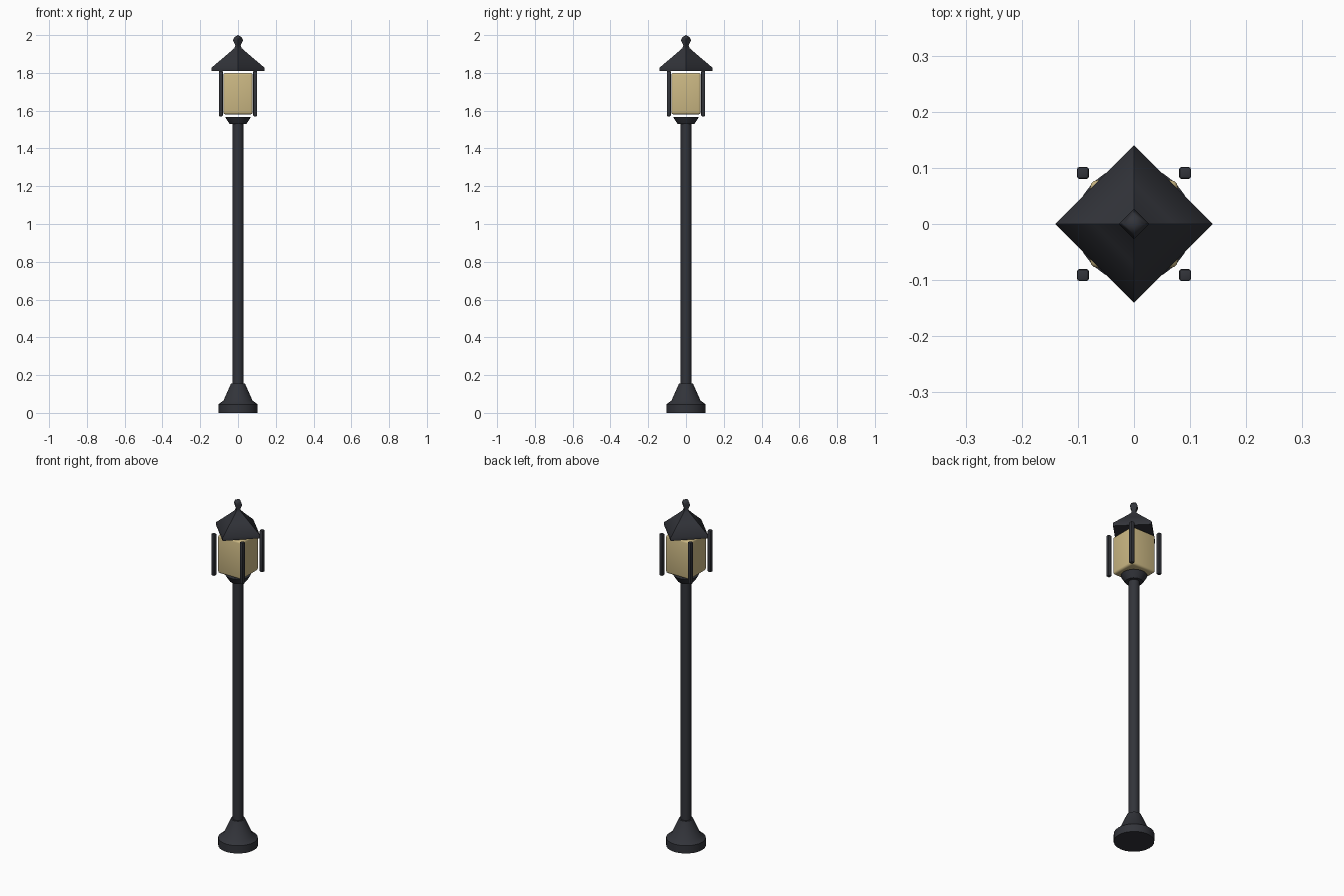
import bpy, bmesh, math

if "Cube" in bpy.data.objects:
    bpy.data.objects.remove(bpy.data.objects["Cube"])


def material(name, color):
    m = bpy.data.materials.new(name)
    m.diffuse_color = color
    m.use_nodes = True
    m.node_tree.nodes["Principled BSDF"].inputs["Base Color"].default_value = m.diffuse_color
    return m


IRON = material("dark_iron", (0.032, 0.034, 0.042, 1))
GLASS = material("warm_glass", (0.60, 0.48, 0.23, 0.9))


def finish(name, bm, mat, angle):
    bmesh.ops.recalc_face_normals(bm, faces=bm.faces)
    me = bpy.data.meshes.new(name)
    bm.to_mesh(me)
    bm.free()
    me.materials.append(mat)
    ob = bpy.data.objects.new(name, me)
    bpy.context.collection.objects.link(ob)
    bpy.ops.object.select_all(action='DESELECT')
    ob.select_set(True)
    bpy.context.view_layer.objects.active = ob
    bpy.ops.object.shade_smooth_by_angle(angle=math.radians(angle))
    return ob


def lathe(name, profile, sides, mat, angle=35):
    """Turn an (radius, z) profile into a closed solid; radius 0 makes a point."""
    bm = bmesh.new()
    rings = []
    for r, z in profile:
        if r == 0:
            rings.append([bm.verts.new((0, 0, z))] * sides)
        else:
            rings.append([bm.verts.new((r * math.cos(math.tau * i / sides),
                                        r * math.sin(math.tau * i / sides), z))
                          for i in range(sides)])
    for a, b in zip(rings, rings[1:]):
        for i in range(sides):
            j = (i + 1) % sides
            bm.faces.new(list(dict.fromkeys((a[i], a[j], b[j], b[i]))))
    for (r, z), ring in ((profile[0], rings[0]), (profile[-1], rings[-1])):
        if r > 0:
            bm.faces.new(ring)
    return finish(name, bm, mat, angle)


def rounded_box(name, center, size, bevel, segments, mat):
    bm = bmesh.new()
    bmesh.ops.create_cube(bm, size=1)
    for v in bm.verts:
        v.co = [c + s * k for c, s, k in zip(center, size, v.co)]
    bmesh.ops.bevel(bm, geom=bm.edges[:], offset=bevel, segments=segments,
                    profile=0.5, affect='EDGES')
    return finish(name, bm, mat, 35)


# Post: flared foot, shaft and collar
lathe("base", [(0.104, 0), (0.104, 0.045), (0.077, 0.065), (0.037, 0.155)], 24, IRON)
lathe("pole", [(0.028, 0.14), (0.028, 1.54)], 16, IRON)
lathe("collar", [(0.045, 1.53), (0.058, 1.55), (0.068, 1.567)], 24, IRON)

# Lantern glass
rounded_box("lantern_glass", (0, 0, 1.69), (0.156, 0.156, 0.22), 0.012, 3, GLASS)

# Corner bars
for i, (sx, sy) in enumerate(((1, 1), (-1, 1), (-1, -1), (1, -1))):
    rounded_box(f"corner_bar_{i + 1}", (0.091 * sx, 0.091 * sy, 1.69),
                (0.021, 0.021, 0.24), 0.004, 2, IRON)

# Four-sided roof with finial
lathe("roof", [(0.14, 1.81), (0.14, 1.828), (0.072, 1.885), (0.02, 1.93),
               (0.014, 1.945), (0.027, 1.972), (0.018, 1.99), (0, 2.0)], 4, IRON, 60)
